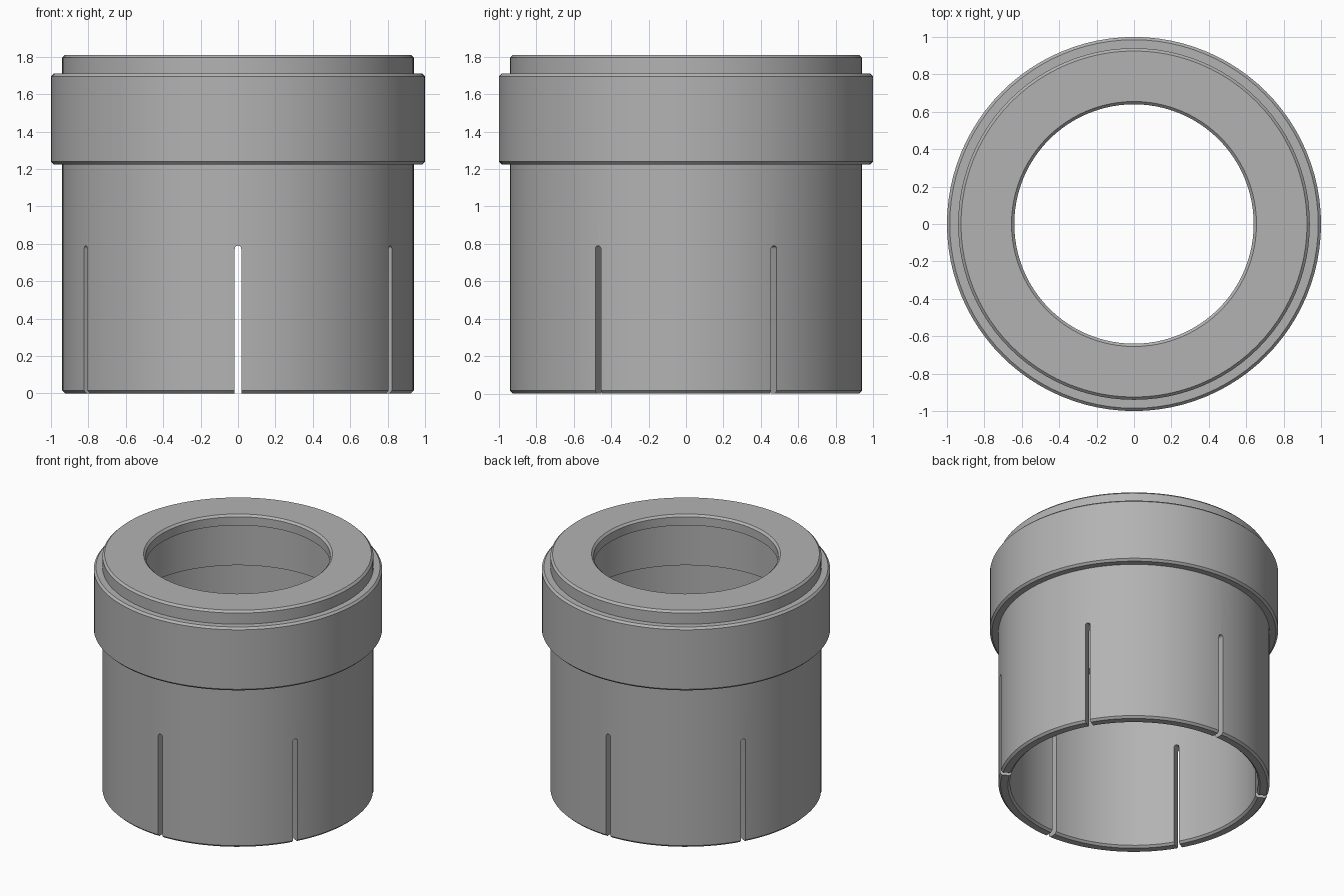
import bpy
import bmesh
from math import radians, pi, cos, sin
from mathutils import Matrix

cube = bpy.data.objects.get("Cube")
if cube:
    bpy.data.objects.remove(cube, do_unlink=True)

SEGMENTS = 96
C = 0.015  # chamfer size


def make_material(name, colour):
    mat = bpy.data.materials.new(name)
    mat.use_nodes = True
    mat.diffuse_color = colour
    mat.node_tree.nodes["Principled BSDF"].inputs["Base Color"].default_value = colour
    return mat


def add_object(name, bm):
    bmesh.ops.recalc_face_normals(bm, faces=bm.faces)
    mesh = bpy.data.meshes.new(name)
    bm.to_mesh(mesh)
    bm.free()
    obj = bpy.data.objects.new(name, mesh)
    bpy.context.collection.objects.link(obj)
    return obj


def lathe(name, profile):
    """Revolve a closed (radius, height) profile around z."""
    bm = bmesh.new()
    rings = []
    for i in range(SEGMENTS):
        a = 2 * pi * i / SEGMENTS
        rings.append([bm.verts.new((r * cos(a), r * sin(a), z)) for r, z in profile])
    n = len(profile)
    for i in range(SEGMENTS):
        here, there = rings[i], rings[(i + 1) % SEGMENTS]
        for j in range(n):
            k = (j + 1) % n
            bm.faces.new((here[j], there[j], there[k], here[k]))
    return add_object(name, bm)


def slot_cutter(angle, half_width=0.0175, top=0.79):
    """Round-topped bar that cuts two opposite slots."""
    bm = bmesh.new()
    outline = [(-half_width, -0.2), (half_width, -0.2)]
    for i in range(13):
        a = pi * i / 12
        outline.append((half_width * cos(a), top - half_width + half_width * sin(a)))
    face = bm.faces.new([bm.verts.new((x, -1.2, z)) for x, z in outline])
    ext = bmesh.ops.extrude_face_region(bm, geom=[face])
    moved = [v for v in ext["geom"] if isinstance(v, bmesh.types.BMVert)]
    bmesh.ops.translate(bm, verts=moved, vec=(0, 2.4, 0))
    bmesh.ops.rotate(bm, verts=bm.verts, matrix=Matrix.Rotation(radians(angle), 3, "Z"))
    cutter = add_object("slot_cutter", bm)
    cutter.hide_render = True
    return cutter


# Sleeve with collar, top lip and stepped bore
sleeve = lathe("slotted_sleeve", [
    # outside, going up
    (0.94 - C, 0), (0.94, C), (0.94, 1.225),
    (1 - C, 1.225), (1, 1.225 + C), (1, 1.71 - C), (1 - C, 1.71),
    (0.94, 1.71), (0.94, 1.81 - C), (0.94 - C, 1.81),
    # inside, going down
    (0.64 + C, 1.81), (0.64, 1.81 - C), (0.64, 1.73),
    (0.79, 1.73), (0.79, 1.355), (0.86, 1.355),
    (0.86, C), (0.86 + C, 0),
])
sleeve.data.materials.append(make_material("grey metal", (0.45, 0.45, 0.45, 1)))

# Six slots around the lower skirt
bpy.context.view_layer.objects.active = sleeve
for angle in (0, 60, 120):
    cutter = slot_cutter(angle)
    mod = sleeve.modifiers.new("slot", "BOOLEAN")
    mod.operation = "DIFFERENCE"
    mod.solver = "EXACT"
    mod.object = cutter
    bpy.ops.object.modifier_apply(modifier=mod.name)
    bpy.data.objects.remove(cutter, do_unlink=True)

bpy.ops.object.select_all(action="DESELECT")
sleeve.select_set(True)
bpy.ops.object.shade_smooth_by_angle(angle=radians(30))
